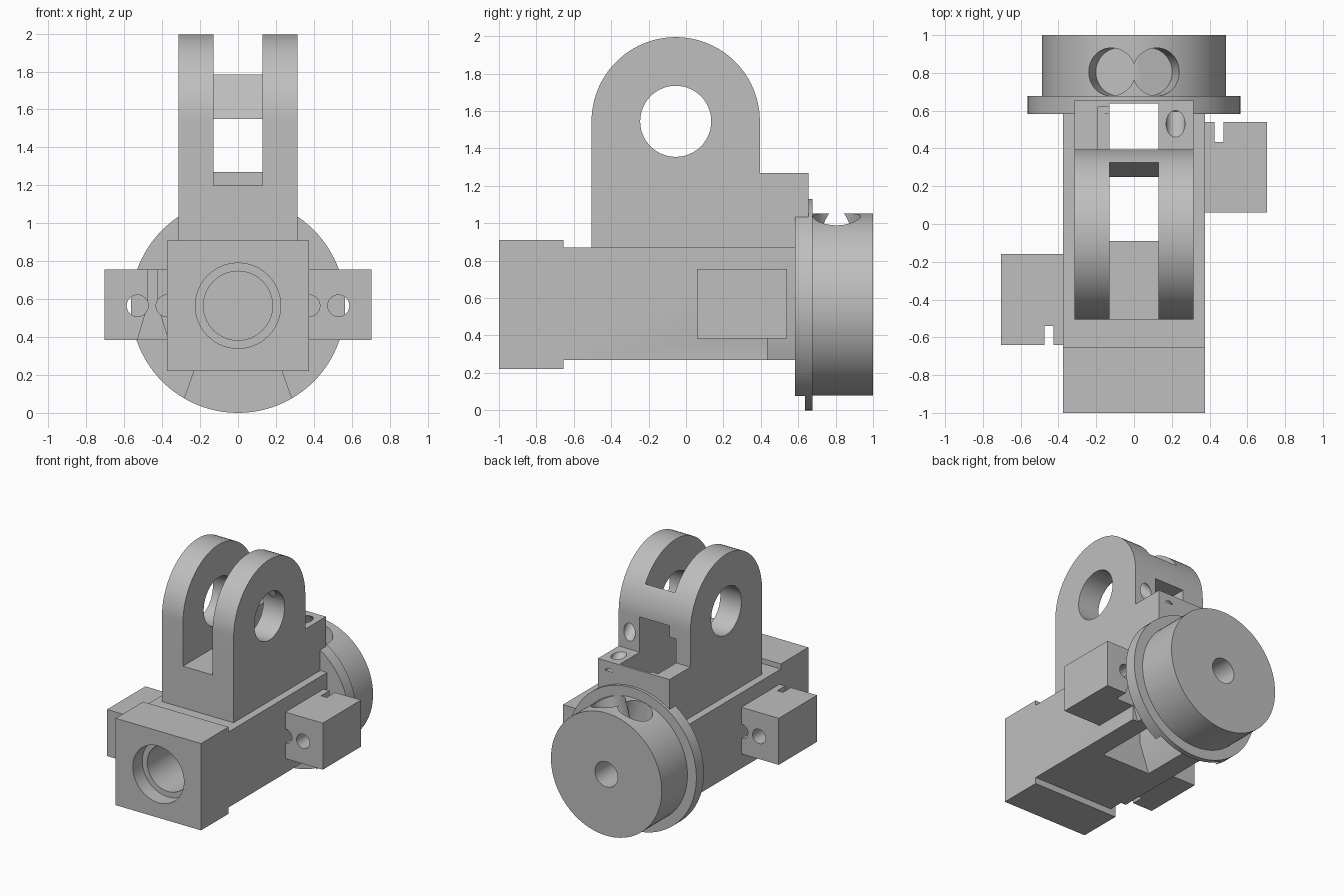
import bpy, math
from mathutils import Matrix, Vector

if "Cube" in bpy.data.objects:
    bpy.data.objects.remove(bpy.data.objects["Cube"])

grey = bpy.data.materials.new("plain grey")
grey.use_nodes = True
grey.diffuse_color = (0.52, 0.52, 0.52, 1)
grey.node_tree.nodes["Principled BSDF"].inputs["Base Color"].default_value = (0.52, 0.52, 0.52, 1)


def prism(name, outline, axis, lo, hi):
    """Extrude a closed outline: (y, z) along x, or (x, z) along y."""
    n = len(outline)
    place = (lambda p, d: (d, *p)) if axis == "x" else (lambda p, d: (p[0], d, p[1]))
    verts = [place(p, d) for d in (lo, hi) for p in outline]
    faces = [list(range(n)), list(range(2 * n - 1, n - 1, -1))]
    faces += [(i, i + n, (i + 1) % n + n, (i + 1) % n) for i in range(n)]
    mesh = bpy.data.meshes.new(name)
    mesh.from_pydata(verts, [], faces)
    bpy.context.collection.objects.link(ob := bpy.data.objects.new(name, mesh))
    bpy.context.view_layer.objects.active = ob
    bpy.ops.object.select_all(action="DESELECT")
    ob.select_set(True)
    bpy.ops.object.mode_set(mode="EDIT")
    bpy.ops.mesh.select_all(action="SELECT")
    bpy.ops.mesh.normals_make_consistent(inside=False)
    bpy.ops.object.mode_set(mode="OBJECT")
    return ob


def box(name, x, y, z):
    return prism(name, [(y[0], z[0]), (y[1], z[0]), (y[1], z[1]), (y[0], z[1])], "x", *x)


def rod(name, start, end, radius, sides=64):
    a, b = Vector(start), Vector(end)
    turn = (b - a).to_track_quat("Z", "Y").to_euler()
    bpy.ops.mesh.primitive_cylinder_add(vertices=sides, radius=radius, depth=(b - a).length,
                                        location=(a + b) / 2, rotation=turn)
    ob = bpy.context.object
    ob.name = name
    return ob


def carve(part, cutters):
    for cutter in cutters:
        mod = part.modifiers.new("cut", "BOOLEAN")
        mod.operation, mod.solver, mod.object = "DIFFERENCE", "EXACT", cutter
        cutter.hide_render = True
    bpy.context.view_layer.update()
    graph = bpy.context.evaluated_depsgraph_get()
    mesh = bpy.data.meshes.new_from_object(part.evaluated_get(graph))
    part.modifiers.clear()
    part.data = mesh
    mesh.materials.clear()
    mesh.materials.append(grey)
    bpy.ops.object.select_all(action="DESELECT")
    part.select_set(True)
    bpy.context.view_layer.objects.active = part
    bpy.ops.object.shade_smooth_by_angle(angle=math.radians(30))


AXIS = 0.565          # height of the barrel axis
PIVOT = (-0.055, 1.545)   # y, z of the pin hole

# Cutters shared by several parts
shaft = prism("shaft_cutter", [(-.13, 2), (-.13, .5), (-.31, 0), (-.33, -.1), (.33, -.1),
                               (.31, 0), (.13, .5), (.13, 2)], "y", -.09, .637)
# the shaft only rises through the floor of the fork
fork_shaft = box("fork_shaft_cutter", (-.13, .13), (-.09, .637), (.7, 1.4))
flare = [(.425, .8), (.475, .8), (.475, .57), (.585, .2), (.31, .2), (.425, .57)]
slot_left = prism("left_slot_cutter", flare, "y", .435, .585)
slot_right = prism("right_slot_cutter", [(-x, z) for x, z in flare], "y", -.655, -.54)
bore = rod("bore_cutter", (0, -1.1, AXIS), (0, -.88, AXIS), .225)
bore_inner = rod("inner_bore_cutter", (0, -.95, AXIS), (0, -.3, AXIS), .182)
helpers = [shaft, fork_shaft, slot_left, slot_right, bore, bore_inner]

# Main body and front block
body = box("main_body", (-.375, .375), (-.7, .59), (.27, .87))
carve(body, [shaft, slot_left, slot_right, bore_inner])
front_block = box("front_block", (-.375, .375), (-1, -.655), (.22, .91))
carve(front_block, [bore, bore_inner])

# Fork with rounded top and rear step
arc = [(PIVOT[0] + .45 * math.cos(math.pi * i / 48), PIVOT[1] + .45 * math.sin(math.pi * i / 48))
       for i in range(49)]
fork = prism("pivot_fork", arc + [(-.505, .86), (.655, .86), (.655, 1.27), (.395, 1.27)],
             "x", -.315, .315)
gap = prism("fork_gap_cutter", [(-.6, 1.2), (.637, 1.2), (.637, 1.55), (.25, 1.55),
                                (.426, 2.1), (-.6, 2.1)], "x", -.13, .13)
pin = rod("pin_cutter", (-.5, *PIVOT), (.5, *PIVOT), .19)
pocket = box("pocket_cutter", (-.19, -.12), (.3, .62), (1.1, 1.46))
oblique = rod("oblique_cutter", (.22, .1, 1.7), (.22, .63, 1.17), .05, 32)
fork_cuts = [fork_shaft, gap, pin, pocket, oblique]
carve(fork, fork_cuts)
helpers += [gap, pin, pocket, oblique]

# Side blocks, one on each side, drilled lengthwise and slotted
for side, name, y, slot in ((1, "left", (.06, .54), slot_left), (-1, "right", (-.64, -.16), slot_right)):
    block = box(name + "_side_block", sorted((side * .37, side * .703)), y, (.385, .755))
    holes = [rod("drill_cutter", (side * x, y[0] - .05, AXIS), (side * x, y[1] + .05, AXIS), .057, 32)
             for x in (.53, .375)]
    carve(block, [slot] + holes)
    helpers += holes

# Rear flange and drum
flange = rod("rear_flange", (0, .582, AXIS), (0, .677, AXIS), .565, 96)
rear_bore = rod("rear_bore_cutter", (0, .6, AXIS), (0, 1.1, AXIS), .1)
shaft_low = prism("flange_recess_cutter", [(-.13, 1.3), (-.13, .5), (-.31, 0), (-.33, -.1),
                  (.33, -.1), (.31, 0), (.13, .5), (.13, 1.3)], "y", .5, .637)
carve(flange, [shaft_low, rear_bore])
drum = rod("rear_drum", (0, .66, AXIS), (0, 1, AXIS), .487, 96)
dimples = []
for side in (-1, 1):
    lean = Vector((side * math.sin(.25), 0, math.cos(.25)))
    base = Vector((0, .805, AXIS))
    dimple = rod("dimple_cutter", base + lean * .32, base + lean * .6, .127)
    dimple.scale.x = dimple.scale.y = 1
    dimples.append(dimple)
carve(drum, [rear_bore] + dimples)
helpers += [rear_bore, shaft_low] + dimples

for helper in helpers:
    bpy.data.objects.remove(helper)
